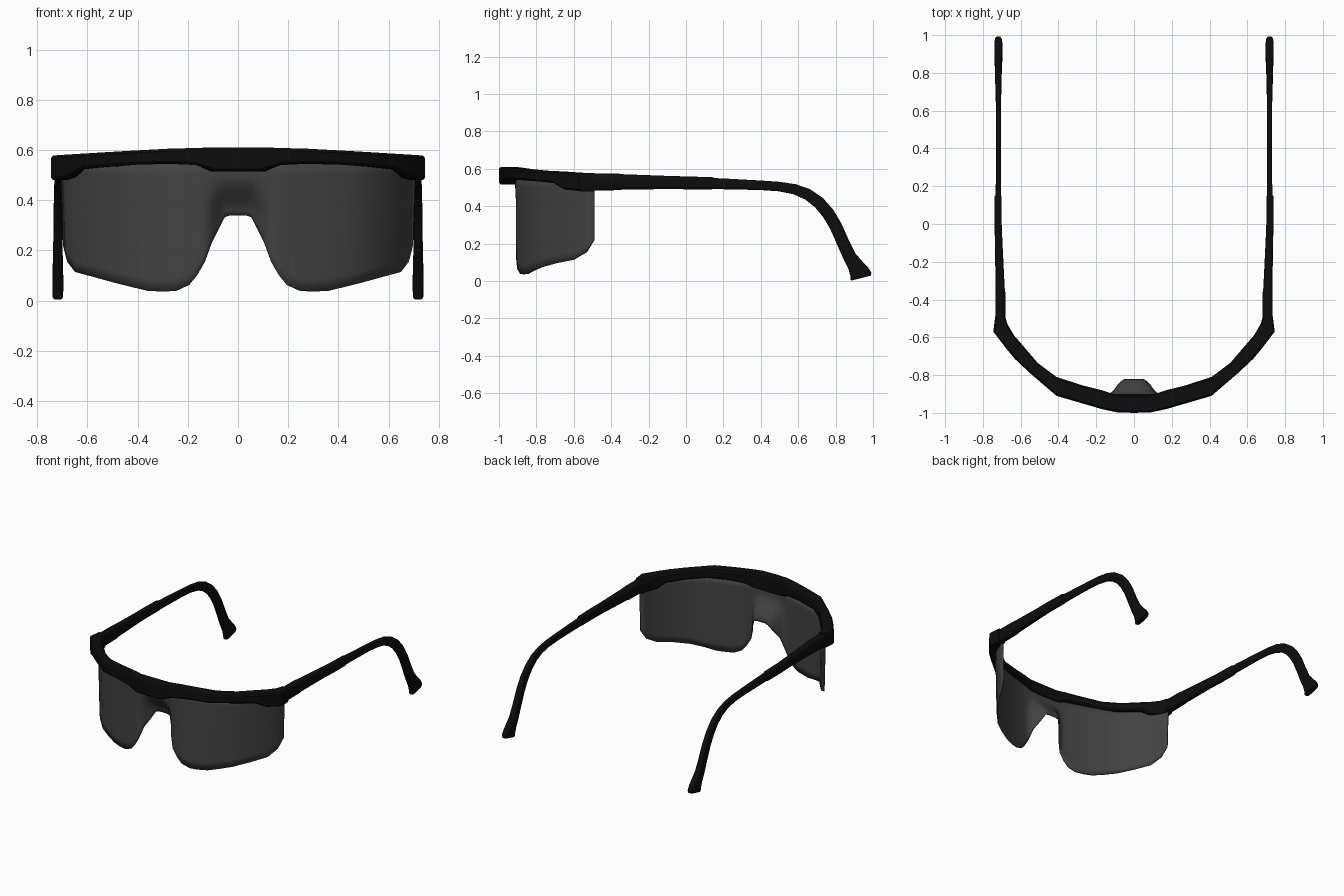
import bpy, bmesh, math
from mathutils import Vector

if "Cube" in bpy.data.objects:
    bpy.data.objects.remove(bpy.data.objects["Cube"])


def material(name, c):
    m = bpy.data.materials.new(name)
    m.diffuse_color = (c, c, c, 1)
    m.use_nodes = True
    m.node_tree.nodes["Principled BSDF"].inputs["Base Color"].default_value = m.diffuse_color
    return m


BLACK = material("black_plastic", 0.004)
SMOKE = material("smoked_lens", 0.055)


def finish(name, bm, mat, angle=35):
    bmesh.ops.recalc_face_normals(bm, faces=bm.faces[:])
    mesh = bpy.data.meshes.new(name)
    bm.to_mesh(mesh)
    bm.free()
    mesh.materials.append(mat)
    ob = bpy.data.objects.new(name, mesh)
    bpy.context.collection.objects.link(ob)
    bpy.ops.object.select_all(action='DESELECT')
    ob.select_set(True)
    bpy.context.view_layer.objects.active = ob
    bpy.ops.object.shade_smooth_by_angle(angle=math.radians(angle))
    return ob


def skin(rings, capped=True):
    """Join equal closed rings of points into a tube."""
    bm = bmesh.new()
    vs = [[bm.verts.new(p) for p in r] for r in rings]
    n = len(vs[0])
    for a, b in zip(vs, vs[1:]):
        for i in range(n):
            bm.faces.new((a[i], a[(i + 1) % n], b[(i + 1) % n], b[i]))
    if capped:
        bm.faces.new(vs[0])
        bm.faces.new(vs[-1])
    return bm


def both_sides(half):
    """Mirror a half list of stations starting at x = 0."""
    return [(-s[0],) + s[1:] for s in reversed(half[1:])] + half


# Brow bar: outer x, outer y, inner x, inner y, top, bottom
bar = [(0, -1, 0, -.9, .61, .515),
       (.09, -.997, .11, -.9, .61, .515),
       (.17, -.98, .17, -.88, .608, .54),
       (.28, -.948, .27, -.855, .605, .545),
       (.41, -.91, .41, -.81, .598, .541),
       (.55, -.79, .51, -.735, .59, .532),
       (.63, -.715, .60, -.63, .585, .523),
       (.68, -.655, .635, -.59, .582, .489),
       (.745, -.57, .67, -.53, .578, .48),
       (.735, -.49, .682, -.49, .577, .48)]


def bar_ring(s, side):
    ox, oy, ix, iy, top, bot = s
    o, i = Vector((side * ox, oy, 0)), Vector((side * ix, iy, 0))
    c = .1
    pts = [(0, bot + .01), (0, top - .01), (c, top), (1 - c, top),
           (1, top - .01), (1, bot + .01), (1 - c, bot), (c, bot)]
    return [o.lerp(i, t) + Vector((0, 0, z)) for t, z in pts]


rings = [bar_ring(s, -1) for s in reversed(bar[1:])] + [bar_ring(s, 1) for s in bar]
finish("brow_bar", skin(rings), BLACK)

# Wraparound lens: x, y, bottom edge height
lens = [(0, -.91, .34), (.03, -.91, .34), (.054, -.91, .333),
        (.08, -.909, .285), (.105, -.908, .235), (.133, -.906, .153),
        (.165, -.903, .10), (.197, -.898, .062), (.25, -.883, .038),
        (.30, -.868, .036), (.36, -.845, .038), (.43, -.815, .055),
        (.505, -.772, .074), (.58, -.695, .095), (.65, -.60, .114),
        (.68, -.53, .155), (.695, -.49, .22)]


def ease(t):
    t = max(0, min(1, t))
    return t * t * (3 - 2 * t)


def lens_point(s, t):
    x, y, zb = s
    z = .55 + (zb - .55) * t
    # the nose bridge swings back toward the cutout
    y += .085 * ease((.135 - abs(x)) / .085) * ease((.5 - z) / .16)
    x *= 1 + .04 * (z - .25)
    return (x, y, z)


ROWS = 10
bm = bmesh.new()
cols = [[bm.verts.new(lens_point(s, r / ROWS)) for r in range(ROWS + 1)]
        for s in both_sides(lens)]
for a, b in zip(cols, cols[1:]):
    for r in range(ROWS):
        bm.faces.new((a[r], b[r], b[r + 1], a[r + 1]))
ob = finish("lens", bm, SMOKE, 50)
mod = ob.modifiers.new("thickness", 'SOLIDIFY')
mod.thickness = .008
mod.offset = 0

# Temple stations: x, y, z, half width, half height
sleeve = [(.708, -.54, .529, .027, .047), (.708, -.36, .530, .027, .045),
          (.709, -.34, .530, .025, .042), (.716, -.1, .527, .02, .036),
          (.72, .0, .525, .02, .035), (.72, .14, .523, .02, .033),
          (.72, .15, .523, .017, .030)]
arm = [(.718, .08, .523, .016, .031), (.718, .22, .519, .014, .029),
       (.718, .4, .512, .013, .026), (.718, .5, .505, .013, .026),
       (.718, .58, .491, .013, .028), (.718, .65, .464, .014, .031),
       (.718, .71, .420, .016, .033), (.718, .76, .362, .017, .034),
       (.718, .80, .295, .018, .034), (.718, .84, .205, .019, .034),
       (.718, .875, .130, .021, .036), (.718, .905, .085, .022, .043),
       (.718, .926, .05, .022, .054), (.718, .936, .024, .021, .060),
       (.718, .938, .016, .017, .052)]


def temple_rings(st, side):
    rings = []
    for k, (x, y, z, hw, hh) in enumerate(st):
        a, b = st[max(k - 1, 0)], st[min(k + 1, len(st) - 1)]
        t = Vector((0, b[1] - a[1], b[2] - a[2])).normalized()
        up = Vector((0, -t.z, t.y))
        ring = []
        for i in range(12):
            ang = 2 * math.pi * (i + .5) / 12
            c, s = math.cos(ang), math.sin(ang)
            c, s = (math.copysign(abs(v) ** .55, v) for v in (c, s))
            ring.append(Vector((side * (x + hw * c), y, z)) + up * hh * s)
        rings.append(ring)
    return rings


for side, label in ((-1, "left"), (1, "right")):
    finish(label + "_temple_sleeve", skin(temple_rings(sleeve, side)), BLACK, 45)
    finish(label + "_temple_arm", skin(temple_rings(arm, side)), BLACK, 45)
